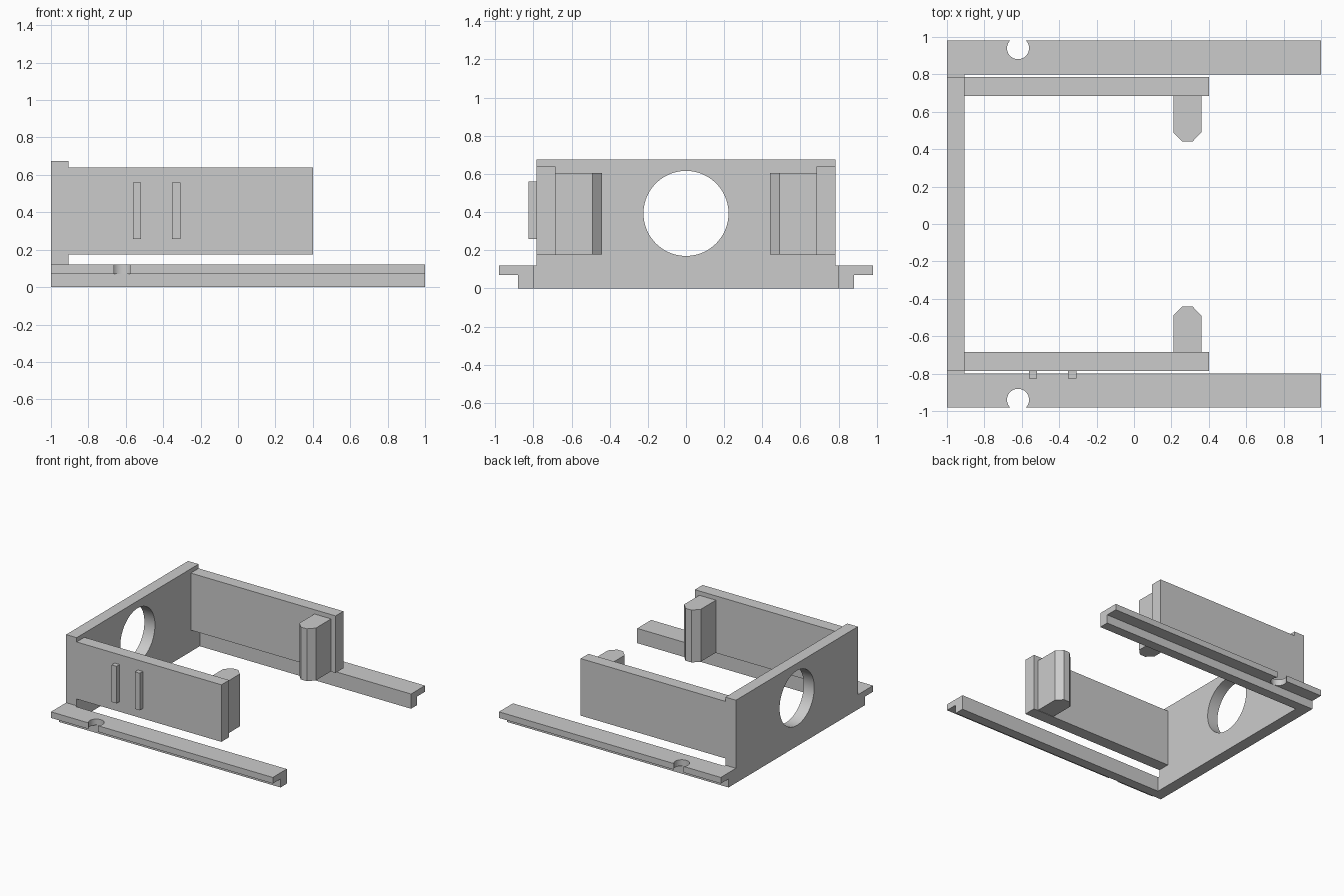
import bpy, bmesh, math
from mathutils import Vector

cube = bpy.data.objects.get("Cube")
if cube:
    bpy.data.objects.remove(cube, do_unlink=True)

grey = bpy.data.materials.new("plain_grey")
grey.use_nodes = True
colour = (0.6, 0.6, 0.6, 1)
grey.diffuse_color = colour
grey.node_tree.nodes["Principled BSDF"].inputs["Base Color"].default_value = colour


def prism(name, outline, axis, lo, hi):
    """Extrude a flat outline along x or z from lo to hi."""
    def place(a, b, t):
        return Vector((t, a, b)) if axis == "x" else Vector((a, b, t))
    bm = bmesh.new()
    face = bm.faces.new([bm.verts.new(place(a, b, lo)) for a, b in outline])
    grown = bmesh.ops.extrude_face_region(bm, geom=[face])["geom"]
    moved = [v for v in grown if isinstance(v, bmesh.types.BMVert)]
    bmesh.ops.translate(bm, verts=moved, vec=place(0, 0, hi - lo))
    bmesh.ops.recalc_face_normals(bm, faces=bm.faces[:])
    mesh = bpy.data.meshes.new(name)
    bm.to_mesh(mesh)
    bm.free()
    mesh.materials.append(grey)
    obj = bpy.data.objects.new(name, mesh)
    bpy.context.collection.objects.link(obj)
    return obj


def rect(a0, a1, b0, b1):
    return [(a0, b0), (a1, b0), (a1, b1), (a0, b1)]


def circle(a, b, r, n):
    angles = [2 * math.pi * i / n for i in range(n)]
    return [(a + r * math.cos(t), b + r * math.sin(t)) for t in angles]


def activate(obj):
    bpy.ops.object.select_all(action="DESELECT")
    obj.select_set(True)
    bpy.context.view_layer.objects.active = obj


def cut(obj, cutter):
    """Subtract the cutter, then drop it and keep the edges sharp."""
    cutter.hide_render = True
    mod = obj.modifiers.new("cut", "BOOLEAN")
    mod.operation, mod.solver, mod.object = "DIFFERENCE", "EXACT", cutter
    activate(obj)
    bpy.ops.object.modifier_apply(modifier=mod.name)
    bpy.data.objects.remove(cutter, do_unlink=True)
    bpy.ops.object.shade_smooth_by_angle(angle=math.radians(30))


# End wall with a wider foot and a round opening
half = [(0.8, 0), (0.8, 0.12), (0.785, 0.12), (0.785, 0.675)]
end_wall = prism("end_wall", half + [(-y, z) for y, z in reversed(half)],
                 "x", -1, -0.905)
cut(end_wall, prism("hole_cutter", circle(0, 0.393, 0.223, 72), "x", -1.1, -0.8))

for side, s in (("left", 1), ("right", -1)):
    # Stepped rail with a round notch in its outer lip
    profile = [(0.8, 0), (0.88, 0), (0.88, 0.07), (0.98, 0.07), (0.98, 0.12), (0.8, 0.12)]
    rail = prism(side + "_rail", [(s * y, z) for y, z in profile], "x", -1, 1)
    cut(rail, prism("notch_cutter", circle(-0.62, s * 0.94, 0.059, 40), "z", -0.1, 0.2))

    # Side wall
    prism(side + "_wall", rect(-0.905, 0.4, s * 0.685, s * 0.785), "z", 0.175, 0.64)

    # Inner post with a bevelled nose
    nose = [(0.21, 0.685), (0.21, 0.49), (0.258, 0.44),
            (0.312, 0.44), (0.36, 0.49), (0.36, 0.685)]
    prism(side + "_post", [(x, s * y) for x, y in nose], "z", 0.178, 0.605)

# Two upright ribs on the outside of the front wall
for i, x in enumerate((-0.54, -0.33)):
    prism(f"rib_{i + 1}", rect(x - 0.022, x + 0.022, -0.825, -0.785), "z", 0.258, 0.56)
